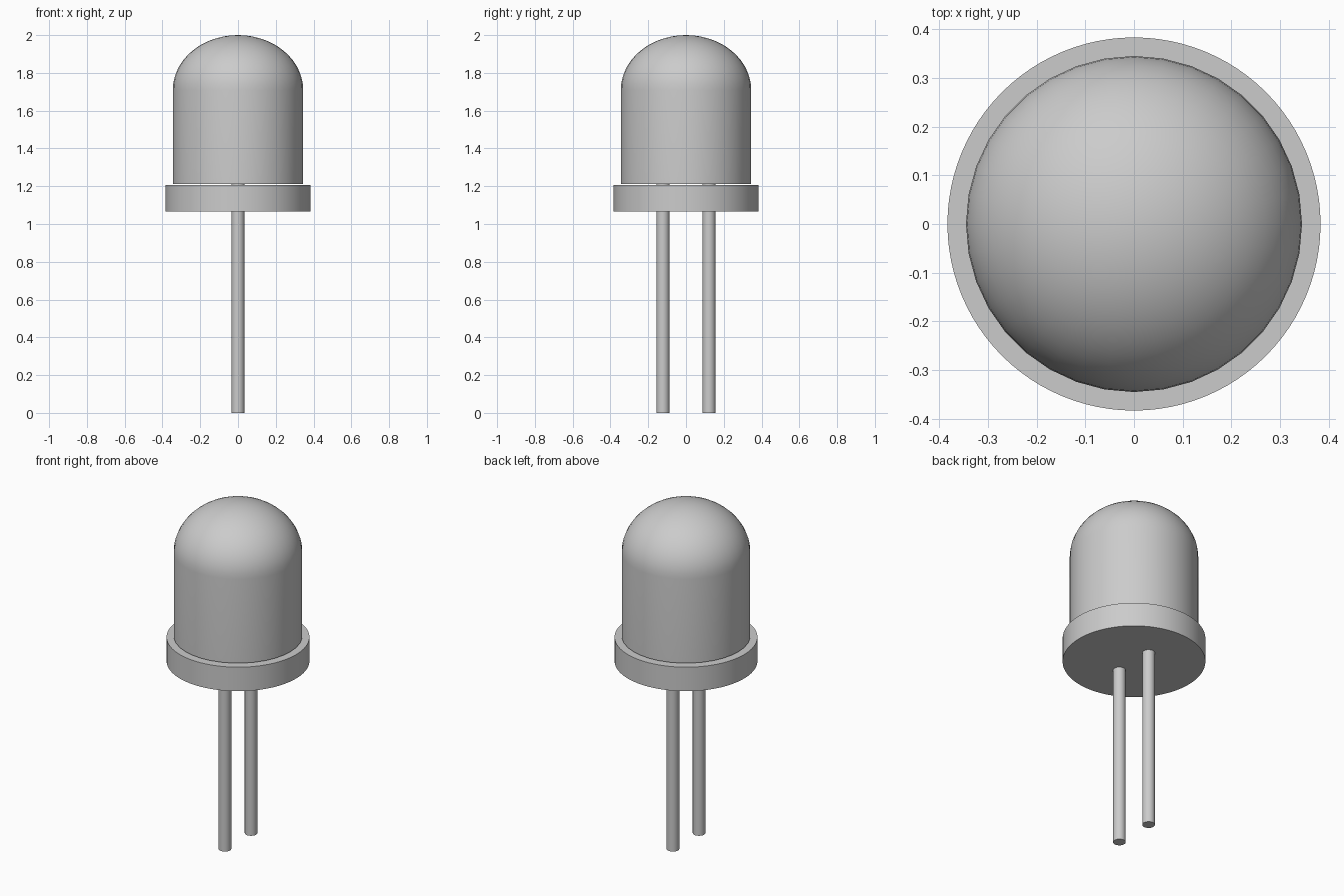
import bpy, bmesh, math

cube = bpy.data.objects.get("Cube")
if cube:
    bpy.data.objects.remove(cube, do_unlink=True)

grey = bpy.data.materials.new("plain grey")
grey.use_nodes = True
colour = (0.6, 0.6, 0.6, 1)
grey.diffuse_color = colour
grey.node_tree.nodes["Principled BSDF"].inputs["Base Color"].default_value = colour


def lathe(name, profile, sides, y=0):
    """Revolve a profile of (radius, height) points, axis to axis, around z."""
    bm = bmesh.new()
    verts = [bm.verts.new((r, 0, z)) for r, z in profile]
    edges = [bm.edges.new(pair) for pair in zip(verts, verts[1:])]
    bmesh.ops.spin(bm, geom=verts + edges, cent=(0, 0, 0), axis=(0, 0, 1),
                   angle=math.tau, steps=sides, use_duplicate=False)
    bmesh.ops.remove_doubles(bm, verts=bm.verts, dist=0.0001)
    bmesh.ops.recalc_face_normals(bm, faces=bm.faces)
    mesh = bpy.data.meshes.new(name)
    bm.to_mesh(mesh)
    bm.free()
    mesh.materials.append(grey)
    obj = bpy.data.objects.new(name, mesh)
    obj.location.y = y
    bpy.context.collection.objects.link(obj)
    bpy.ops.object.select_all(action='DESELECT')
    obj.select_set(True)
    bpy.context.view_layer.objects.active = obj
    bpy.ops.object.shade_smooth_by_angle(angle=math.radians(40))


def cylinder(name, radius, bottom, top, sides, y=0):
    lathe(name, [(0, bottom), (radius, bottom), (radius, top), (0, top)], sides, y)


# Domed lens: straight wall, then a slightly flattened dome
radius, shoulder, steps = 0.345, 1.71, 14
dome = [(radius * math.cos(a), shoulder + (2 - shoulder) * math.sin(a))
        for a in (math.pi / 2 * i / steps for i in range(steps + 1))]
lathe("lens", [(0, 1.213), (radius, 1.213)] + dome, 36)

# Base flange
cylinder("flange", 0.383, 1.065, 1.207, 96)

# Two leads, running up through the flange to the lens
for side, y in (("front", -0.122), ("back", 0.122)):
    cylinder(side + "_lead", 0.034, 0, 1.214, 24, y)
